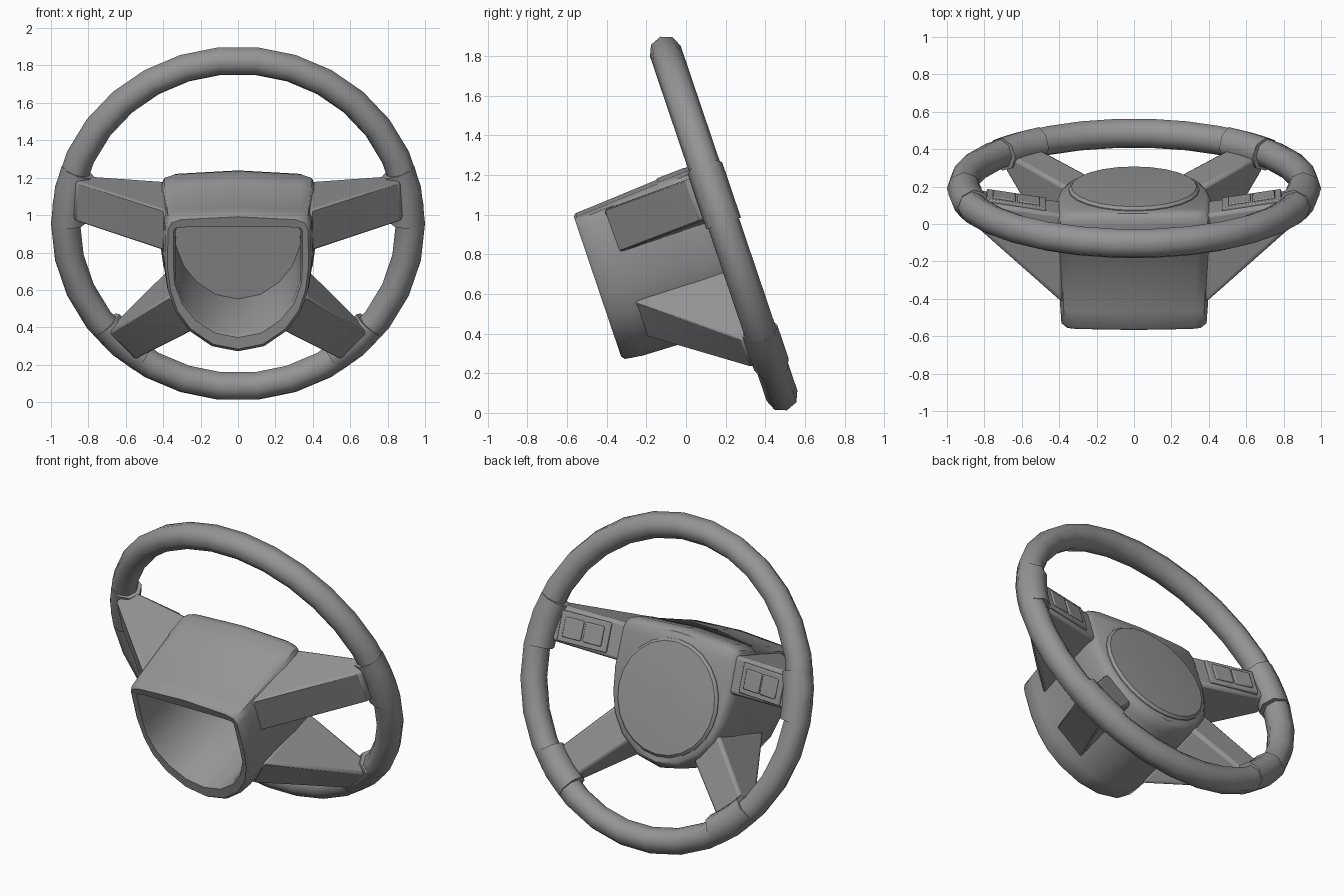
import bpy, bmesh, math
from mathutils import Matrix, Vector

if "Cube" in bpy.data.objects:
    bpy.data.objects.remove(bpy.data.objects["Cube"])

# Wheel frame: local x across, y towards the driver, z up in the tilted plane
WHEEL = Matrix.Translation((0, 0.19, 0.955)) @ Matrix.Rotation(math.radians(18.7), 4, "X")

grey = bpy.data.materials.new("dark_grey_plastic")
grey.use_nodes = True
color = (0.3, 0.3, 0.3, 1)
grey.diffuse_color = color
grey.node_tree.nodes["Principled BSDF"].inputs["Base Color"].default_value = color


def finish(name, bm, bevel=0, angle=40):
    """Turn a bmesh in wheel coordinates into a smooth shaded object."""
    bmesh.ops.recalc_face_normals(bm, faces=bm.faces)
    mesh = bpy.data.meshes.new(name)
    bm.to_mesh(mesh)
    bm.free()
    obj = bpy.data.objects.new(name, mesh)
    bpy.context.collection.objects.link(obj)
    mesh.materials.append(grey)
    obj.matrix_world = WHEEL
    if bevel:
        mod = obj.modifiers.new("rounded_edges", "BEVEL")
        mod.width = bevel
        mod.segments = 2
        mod.limit_method = "ANGLE"
    bpy.ops.object.select_all(action="DESELECT")
    obj.select_set(True)
    bpy.context.view_layer.objects.active = obj
    bpy.ops.object.shade_smooth_by_angle(angle=math.radians(angle))
    return obj


def loft(name, loops, closed=False, angle=40):
    """Skin a row of equal point loops; cap the ends unless closed."""
    bm = bmesh.new()
    rows = [[bm.verts.new(p) for p in loop] for loop in loops]
    pairs = list(zip(rows, rows[1:]))
    if closed:
        pairs.append((rows[-1], rows[0]))
    else:
        bm.faces.new(rows[0])
        bm.faces.new(rows[-1])
    for a, b in pairs:
        for i in range(len(a)):
            j = (i + 1) % len(a)
            bm.faces.new((a[i], a[j], b[j], b[i]))
    return finish(name, bm, angle=angle)


def rim_arc(name, major, minor, depth, start, end, steps, closed=False):
    loops = []
    for k in range(steps if closed else steps + 1):
        a = math.radians(start + (end - start) * k / steps)
        loop = []
        for i in range(8):
            t = math.tau * i / 8
            r = major + minor * math.cos(t)
            loop.append((r * math.cos(a), depth * math.sin(t), r * math.sin(a)))
        loops.append(loop)
    return loft(name, loops, closed, 50)


# Rim
rim_arc("rim", 0.922, 0.078, 0.082, 0, 360, 30, True)

# Hub: hollow housing, open at the front
OUTER = [(0, .33), (.34, .31), (.395, .29), (.415, .24), (.42, 0), (.40, -.15),
         (.36, -.27), (.28, -.38), (.15, -.47), (0, -.50)]
INNER = [(0, .21), (.27, .21), (.325, .205), (.335, .19), (.335, 0), (.33, -.1),
         (.29, -.21), (.22, -.30), (.12, -.37), (0, -.395)]


def ring(half, y, sx=1, top=1, bottom=1):
    pts = half + [(-x, z) for x, z in reversed(half[1:-1])]
    return [(x * sx, y, z * (top if z > 0 else bottom)) for x, z in pts]


loft("hub_housing", [
    ring(INNER, -.09), ring(INNER, -.68), ring(INNER, -.70, 1.03, 1.03, 1.03),
    ring(OUTER, -.705, .90, .84, .94), ring(OUTER, -.69, .935, .875, .975),
    ring(OUTER, -.60, .95, .89, 1), ring(OUTER, -.255, .99, .96, 1.02),
    ring(OUTER, -.245, 1, .98, 1.02), ring(OUTER, -.10, 1, 1, 1.02),
    ring(OUTER, -.06, .97, .97, .99), ring(OUTER, -.04, .91, .91, .95)], angle=45)

# Round centre pad facing the driver
pad_loops = []
for r, y in ((.35, -.08), (.35, -.035), (.335, -.02), (.2, -.012), (.06, -.012)):
    pad_loops.append([(r * math.cos(math.tau * i / 24), y, -.09 + r * math.sin(math.tau * i / 24))
                      for i in range(24)])
loft("centre_pad", pad_loops)


def spoke(name, near, far, near_depth, far_depth, side):
    """Wedge that narrows from the hub side to the rim."""
    bm = bmesh.new()
    for pts, depths in ((near, near_depth), (far, far_depth)):
        for x, z in pts:
            for y in depths:
                bm.verts.new((side * x, y, z))
    bmesh.ops.convex_hull(bm, input=bm.verts)
    bmesh.ops.dissolve_limit(bm, angle_limit=0.03, verts=bm.verts, edges=bm.edges)
    finish(name, bm, 0.02)


def plate(name, x, z, size, lift, side):
    """Thin rounded block lying on the driver face of an upper spoke."""
    bm = bmesh.new()
    slope = Matrix.Rotation(math.radians(9) * side, 4, "Z")
    place = Matrix.Translation((side * x, -.02 + (x - .63) * .16 + lift, z))
    bmesh.ops.create_cube(bm, size=1, matrix=place @ slope @ Matrix.Diagonal((*size, 1)))
    finish(name, bm, 0.006)


for side, label in ((1, "left"), (-1, "right")):
    # Spokes
    spoke(f"{label}_upper_spoke", [(.38, .03), (.38, .26)], [(.88, .05), (.87, .27)],
          (-.56, -.06), (-.10, .02), side)
    spoke(f"{label}_lower_spoke", [(.36, -.22), (.23, -.41)], [(.69, -.59), (.55, -.74)],
          (-.56, -.07), (-.09, .0), side)

    # Thicker rim sleeves where the spokes join
    for part, start, end in (("upper", 0, 19), ("lower", -39, -56)):
        if side < 0:
            start, end = 180 - start, 180 - end
        rim_arc(f"{label}_{part}_rim_sleeve", .906, .091, .092, start, end, 3)

    # Switch panel with two buttons
    plate(f"{label}_switch_panel", .63, .15, (.32, .03, .18), 0, side)
    for n, x in enumerate((.565, .695)):
        plate(f"{label}_button_{n + 1}", x, .15, (.12, .03, .12), .01, side)
